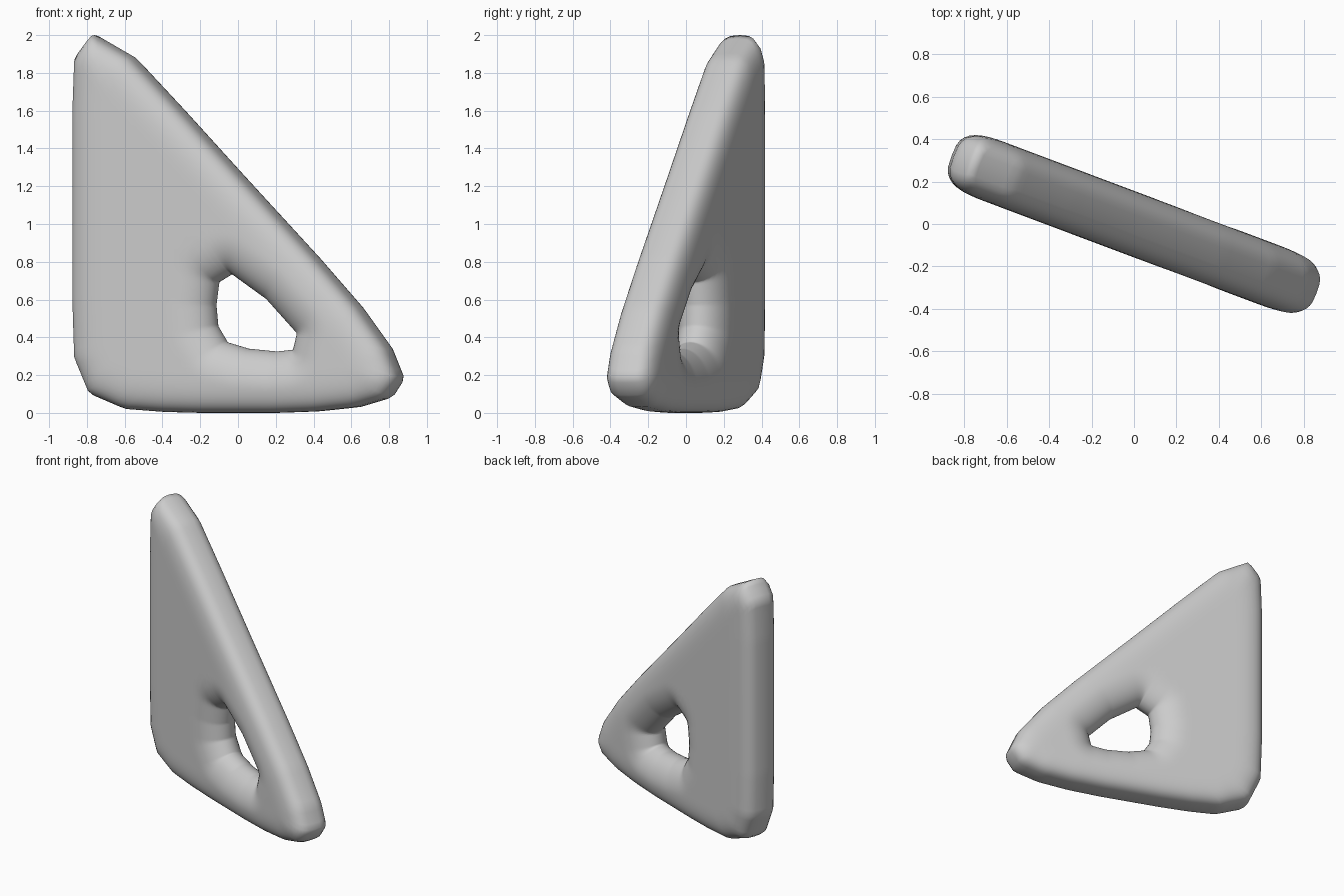
import bpy, bmesh, math
from mathutils import Vector, geometry

if "Cube" in bpy.data.objects:
    bpy.data.objects.remove(bpy.data.objects["Cube"])

# Outer silhouette and hole outline as seen from the front (x, z)
OUTER = [(-.78, 2.0), (-.57, 1.88), (-.3, 1.595), (0, 1.27), (.42, .82), (.65, .56), (.81, .34),
         (.875, .18), (.81, .08), (.64, .03), (.43, .008), (.2, 0), (-.2, 0), (-.4, .005), (-.6, .02),
         (-.79, .10), (-.87, .29), (-.88, .6), (-.88, 1.6), (-.87, 1.88)]
HOLE = [(-.11, .69), (-.035, .735), (.15, .60), (.31, .42), (.29, .335), (.2, .325), (.05, .34),
        (-.065, .375), (-.115, .46), (-.125, .57)]
ANGLE = math.radians(-20.6)
HALF = 0.147
N, K = 160, 26

outer = [Vector((x / .952, z)) for x, z in OUTER]
hole = [Vector((x / .93, z)) for x, z in HOLE]
centre = Vector((.09, .48))


def resample(pts, n):
    segs = [(a, b, (b - a).length) for a, b in zip(pts, pts[1:] + pts[:1])]
    step = sum(s[2] for s in segs) / n
    out, i, start = [], 0, 0.0
    for k in range(n):
        while k * step > start + segs[i][2] and i < len(segs) - 1:
            start += segs[i][2]
            i += 1
        a, b, length = segs[i]
        out.append(a.lerp(b, (k * step - start) / length))
    return out


def hit(pts, target):
    # point where the ray from the hole centre leaves the hole outline
    far = centre + (target - centre) * 2
    for a, b in zip(pts, pts[1:] + pts[:1]):
        p = geometry.intersect_line_line_2d(centre, far, a, b)
        if p:
            return p
    return min(pts, key=lambda q: (q - target).length)


def distance(p, pts):
    best = 9.0
    for a, b in zip(pts, pts[1:] + pts[:1]):
        e = b - a
        t = max(0, min(1, (p - a).dot(e) / e.length_squared))
        best = min(best, (p - a - e * t).length)
    return best


def bulge(d, radius, a, e):
    t = max(0.0, 1 - d / radius)
    return max(0.0, 1 - t ** a) ** e


# Slab: rings run from the hole throat to the outer rim, thickness rolls off at both
bm = bmesh.new()
ca, sa = math.cos(ANGLE), math.sin(ANGLE)
rim = resample(outer, N)
throat = [hit(hole, p) for p in rim]
front, back = [], []
for k in range(K + 1):
    s = k / K
    t = (1 - math.cos(math.pi * s)) / 2
    rf, rb = [], []
    for p_in, p_out in zip(throat, rim):
        p = p_in.lerp(p_out, t)
        h = 0.0
        if 0 < k < K:
            h = HALF * bulge(distance(p, outer), .23, 3, .31) * bulge(distance(p, hole), .21, 2, .5)
        f = bm.verts.new((p.x * ca + h * sa, p.x * sa - h * ca, p.y))
        b = f if k in (0, K) else bm.verts.new((p.x * ca - h * sa, p.x * sa + h * ca, p.y))
        rf.append(f)
        rb.append(b)
    front.append(rf)
    back.append(rb)
for rings in (front, back):
    for r0, r1 in zip(rings, rings[1:]):
        for i in range(N):
            j = (i + 1) % N
            bm.faces.new((r0[i], r0[j], r1[j], r1[i]))
bmesh.ops.recalc_face_normals(bm, faces=bm.faces)

# Centre on the origin and stand on the floor
lo = [min(v.co[i] for v in bm.verts) for i in range(3)]
hi = [max(v.co[i] for v in bm.verts) for i in range(3)]
bmesh.ops.translate(bm, verts=bm.verts, vec=(-(lo[0] + hi[0]) / 2, -(lo[1] + hi[1]) / 2, -lo[2]))

mesh = bpy.data.meshes.new("triangle_slab")
bm.to_mesh(mesh)
bm.free()
for poly in mesh.polygons:
    poly.use_smooth = True
slab = bpy.data.objects.new("triangle_slab", mesh)
bpy.context.collection.objects.link(slab)
